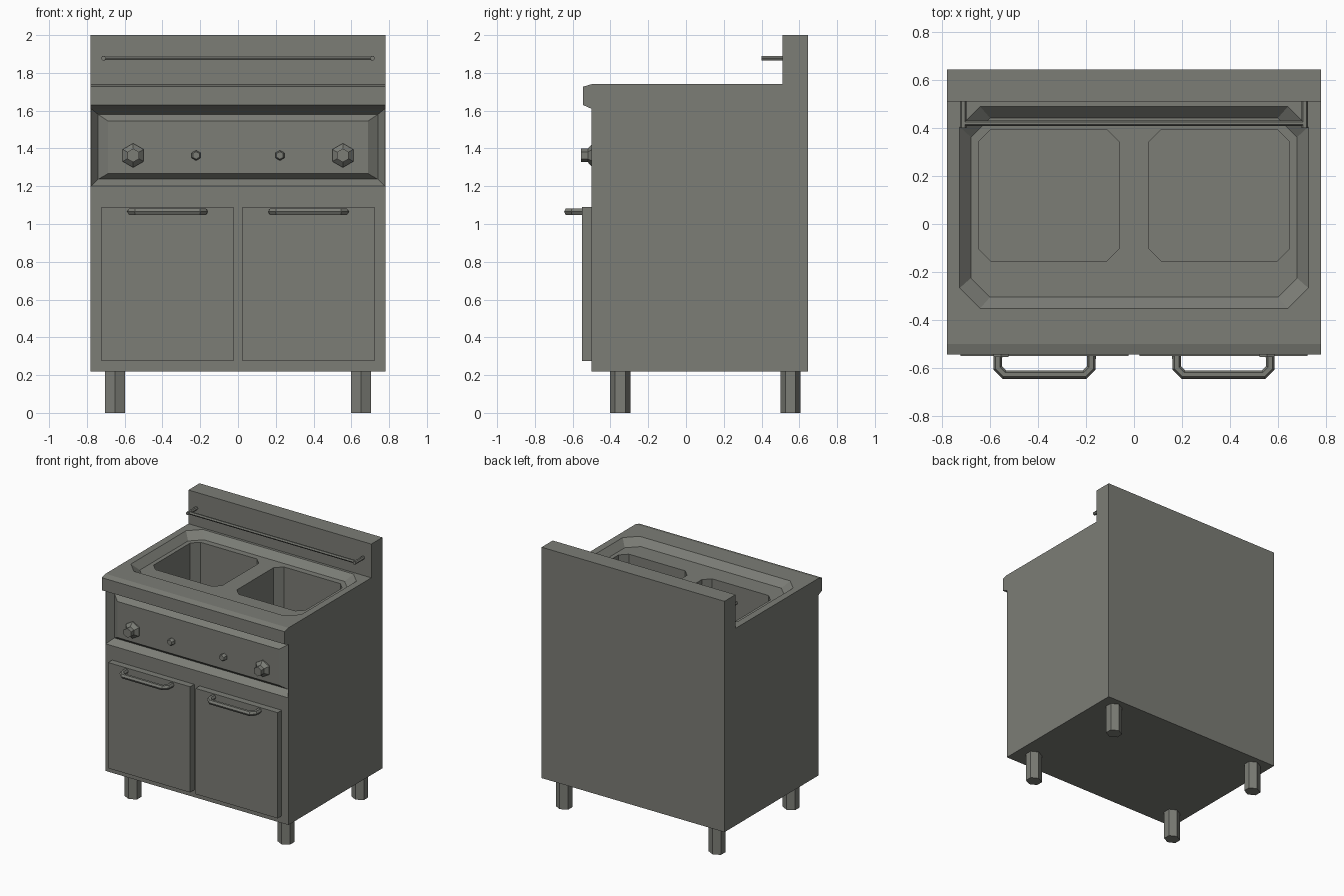
import bpy, bmesh, math
from mathutils import Vector

if "Cube" in bpy.data.objects:
    bpy.data.objects.remove(bpy.data.objects["Cube"])

steel = bpy.data.materials.new("warm grey steel")
steel.diffuse_color = (0.2, 0.205, 0.182, 1)
steel.use_nodes = True
steel.node_tree.nodes["Principled BSDF"].inputs["Base Color"].default_value = steel.diffuse_color


def loft(name, rings):
    """Closed solid through a list of equal-length point rings."""
    bm = bmesh.new()
    loops = [[bm.verts.new(p) for p in r] for r in rings]
    n = len(loops[0])
    for a, b in zip(loops, loops[1:]):
        for i in range(n):
            j = (i + 1) % n
            bm.faces.new((a[i], a[j], b[j], b[i]))
    bm.faces.new(loops[0][::-1])
    bm.faces.new(loops[-1])
    bmesh.ops.recalc_face_normals(bm, faces=bm.faces)
    me = bpy.data.meshes.new(name)
    bm.to_mesh(me)
    bm.free()
    me.materials.append(steel)
    ob = bpy.data.objects.new(name, me)
    bpy.context.collection.objects.link(ob)
    return ob


def box(name, x0, x1, y0, y1, z0, z1):
    return loft(name, [[(x0, y0, z), (x1, y0, z), (x1, y1, z), (x0, y1, z)] for z in (z0, z1)])


def tray_ring(x0, x1, y0, y1, c, z):
    """Rectangle with clipped corners, lying flat."""
    return [(x0 + c, y0, z), (x1 - c, y0, z), (x1, y0 + c, z), (x1, y1 - c, z),
            (x1 - c, y1, z), (x0 + c, y1, z), (x0, y1 - c, z), (x0, y0 + c, z)]


def front_ring(x, z0, z1, y):
    return [(-x, y, z0), (x, y, z0), (x, y, z1), (-x, y, z1)]


def hexagon(cx, cz, r, y):
    return [(cx + r * math.sin(i * math.pi / 3), y, cz + r * math.cos(i * math.pi / 3)) for i in range(6)]


def tube(name, pts, r):
    """Six-sided bar along a path."""
    cu = bpy.data.curves.new(name, 'CURVE')
    cu.dimensions = '3D'
    cu.bevel_depth, cu.bevel_resolution, cu.use_fill_caps = r, 1, True
    sp = cu.splines.new('POLY')
    sp.points.add(len(pts) - 1)
    for p, q in zip(sp.points, pts):
        p.co = (*q, 1)
    sp.use_smooth = False
    cu.materials.append(steel)
    ob = bpy.data.objects.new(name, cu)
    bpy.context.collection.objects.link(ob)


def cut(target, cutter):
    m = target.modifiers.new("cut", 'BOOLEAN')
    m.operation, m.solver, m.object = 'DIFFERENCE', 'EXACT', cutter
    bpy.context.view_layer.objects.active = target
    bpy.ops.object.modifier_apply(modifier=m.name)
    bpy.data.objects.remove(cutter)


# Cabinet body: side profile with front lip and back splash
profile = [(-0.5, 0.22), (0.645, 0.22), (0.645, 2), (0.51, 2), (0.51, 1.74),
           (-0.5, 1.74), (-0.545, 1.727), (-0.545, 1.63), (-0.5, 1.61)]
body = loft("cabinet_body", [[(x, y, z) for y, z in profile] for x in (-0.78, 0.78)])

# Sunken worktop tray and the two deep wells
cut(body, loft("tray_cutter", [tray_ring(-0.727, 0.727, -0.352, 0.49, 0.085, 1.76),
                               tray_ring(-0.727, 0.727, -0.352, 0.49, 0.085, 1.74),
                               tray_ring(-0.68, 0.68, -0.305, 0.442, 0.08, 1.69)]))
for s in (-1, 1):
    x0, x1 = sorted((s * 0.063, s * 0.648))
    cut(body, loft("well_cutter", [tray_ring(x0, x1, -0.155, 0.395, 0.052, z) for z in (1.25, 1.71)]))

# Recess for the controls, with a raised panel inside
cut(body, loft("panel_cutter", [front_ring(0.778, 1.2, 1.61, -0.501),
                                front_ring(0.778, 1.2, 1.61, -0.5),
                                front_ring(0.74, 1.237, 1.58, -0.45)]))
loft("control_panel", [front_ring(0.74, 1.237, 1.58, -0.445),
                       front_ring(0.74, 1.237, 1.58, -0.45),
                       front_ring(0.688, 1.267, 1.545, -0.485)])

for s, side in ((-1, "left"), (1, "right")):
    # Knobs and indicator lamps
    loft(side + "_knob", [hexagon(s * 0.555, 1.363, r, y) for r, y in
                          ((0.064, -0.475), (0.064, -0.494), (0.036, -0.52), (0.036, -0.555))])
    loft(side + "_lamp", [hexagon(s * 0.222, 1.363, r, y) for r, y in
                          ((0.027, -0.475), (0.027, -0.505), (0.02, -0.515))])
    # Doors and bent handles
    x0, x1 = sorted((s * 0.023, s * 0.723))
    box(side + "_door", x0, x1, -0.55, -0.49, 0.275, 1.09)
    a, b = sorted((s * 0.178, s * 0.568))
    tube(side + "_door_handle", [(a, -0.54, 1.065), (a, -0.6, 1.065), (a + 0.028, -0.628, 1.065),
                                 (b - 0.028, -0.628, 1.065), (b, -0.6, 1.065), (b, -0.54, 1.065)], 0.019)
    # Rail posts
    tube(side + "_rail_post", [(s * 0.712, 0.52, 1.878), (s * 0.712, 0.4, 1.878)], 0.013)
    # Six-sided legs
    for y, end in ((-0.348, "front"), (0.553, "back")):
        loft(f"{end}_{side}_leg", [[(s * 0.652 + 0.061 * math.sin(i * math.pi / 3),
                                     y + 0.054 * math.cos(i * math.pi / 3), z) for i in range(6)]
                                   for z in (0, 0.24)])

# Rail across the back splash
tube("back_rail", [(-0.712, 0.42, 1.878), (0.712, 0.42, 1.878)], 0.012)
